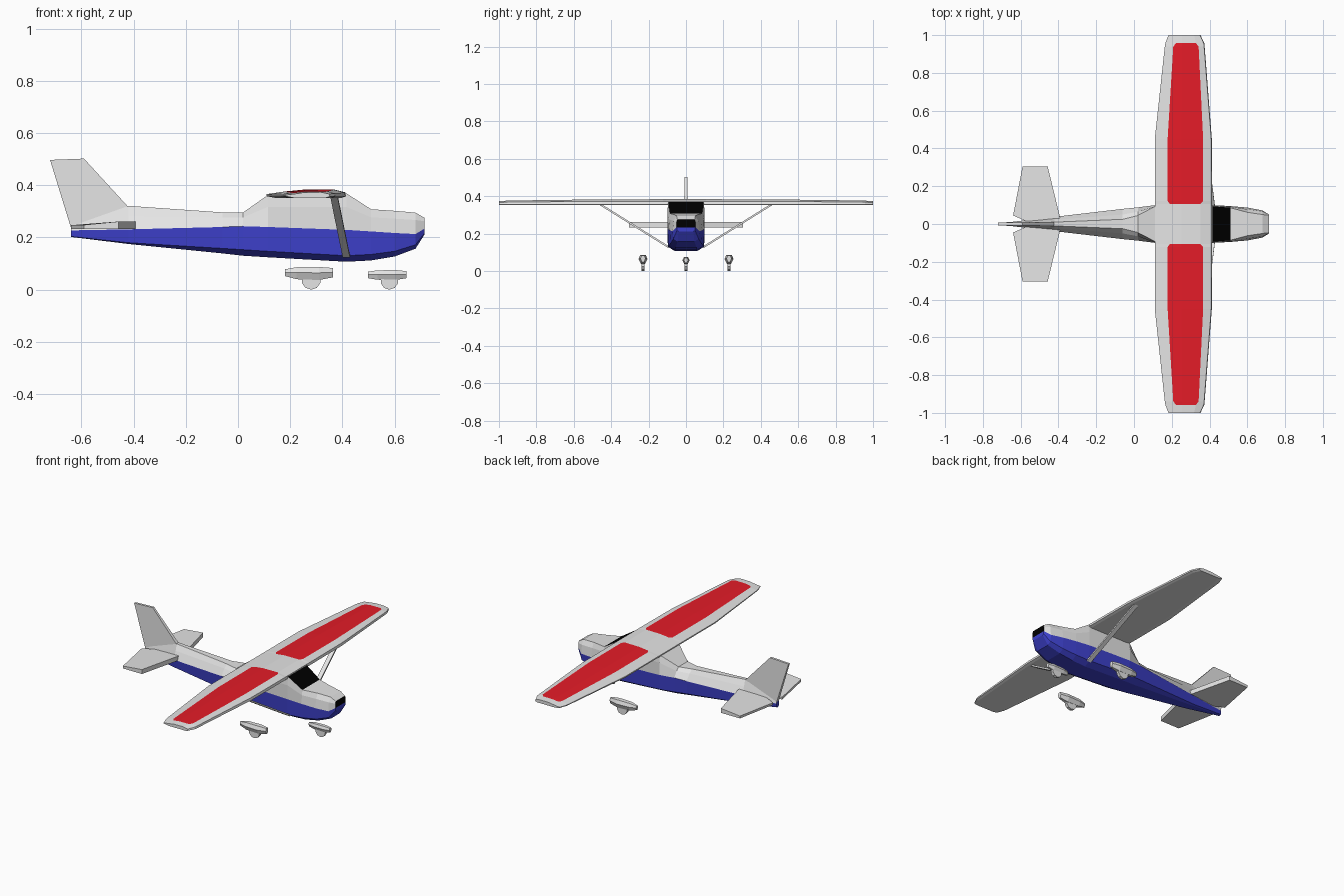
import bpy, bmesh, math
from mathutils import Vector

if "Cube" in bpy.data.objects:
    bpy.data.objects.remove(bpy.data.objects["Cube"])


def material(name, rgb):
    m = bpy.data.materials.new(name)
    m.diffuse_color = (*rgb, 1)
    m.use_nodes = True
    m.node_tree.nodes["Principled BSDF"].inputs["Base Color"].default_value = m.diffuse_color
    return m


GREY = material("light_grey", (0.78, 0.78, 0.78))
BLUE = material("blue", (0.047, 0.052, 0.60))
RED = material("red", (0.78, 0.0115, 0.021))
BLACK = material("black", (0, 0, 0))


def loft(name, rings, mats=(GREY,), rule=lambda i, j: 0, caps=None):
    """Skin closed rings; rule gives the material for ring i, side j.
    caps is a list of (ring index, corner indices, material)."""
    bm = bmesh.new()
    vs = [[bm.verts.new(p) for p in r] for r in rings]
    n = len(rings[0])
    for i in range(len(rings) - 1):
        for j in range(n):
            k = (j + 1) % n
            f = bm.faces.new((vs[i][j], vs[i][k], vs[i + 1][k], vs[i + 1][j]))
            f.material_index = rule(i, j)
    for ring, idx, m in caps or [(0, range(n), 0), (-1, range(n), 0)]:
        bm.faces.new([vs[ring][j] for j in idx]).material_index = m
    bmesh.ops.recalc_face_normals(bm, faces=bm.faces)
    me = bpy.data.meshes.new(name)
    bm.to_mesh(me)
    bm.free()
    for m in mats:
        me.materials.append(m)
    ob = bpy.data.objects.new(name, me)
    bpy.context.collection.objects.link(ob)
    return ob


# Fuselage: x, then (z, half width) of bottom, chine, belt, shoulder, top
stations = [
    (-.64, (.205, .006), (.207, .010), (.230, .012), (.245, .010), (.255, .008)),
    (-.42, (.178, .022), (.183, .032), (.234, .038), (.285, .022), (.324, .010)),
    (-.06, (.142, .045), (.161, .075), (.243, .080), (.280, .050), (.299, .025)),
    (.02, (.133, .050), (.156, .085), (.246, .088), (.280, .065), (.299, .045)),
    (.115, (.127, .055), (.150, .095), (.243, .100), (.320, .100), (.366, .095)),
    (.415, (.110, .060), (.133, .097), (.232, .100), (.320, .100), (.372, .094)),
    (.51, (.115, .060), (.138, .092), (.226, .095), (.280, .092), (.311, .086)),
    (.60, (.130, .055), (.150, .083), (.220, .087), (.275, .078), (.305, .062)),
    (.68, (.160, .045), (.175, .068), (.216, .072), (.270, .066), (.298, .050)),
    (.715, (.215, .040), (.220, .048), (.237, .050), (.265, .050), (.278, .046)),
]
rings = [[(x, w, z) for z, w in half] + [(x, -w, z) for z, w in reversed(half)]
         for x, *half in stations]


def body_paint(i, j):
    if j in (0, 1, 7, 8, 9):
        return 1                       # blue lower hull
    return 2 if (i, j) == (5, 4) else 0  # black windscreen


loft("fuselage", rings, (GREY, BLUE, BLACK), body_paint,
     [(0, range(10), 1), (-1, range(2, 8), 2), (-1, (0, 1, 2, 7, 8, 9), 1)])

# Wing: y, trailing edge, panel rear, panel front, leading edge, thickness scale
spans = [(.106, .11, .190, .352, .414, 1), (.122, .11, .178, .366, .414, 1),
         (.45, .11, .178, .366, .412, .97), (.94, .163, .208, .342, .374, .74),
         (.957, .166, .222, .328, .372, .72), (1.0, .182, .23, .318, .352, .6)]


def wing_ring(y, te, rear, front, le, s):
    top = lambda z: .36 + (z - .36) * s
    mid = (rear + front) / 2 - .02
    return [(te, y, .361), (te + .03, y, .355), (le - .015, y, .355),
            (le, y, .36), (le - .003, y, top(.376)), (front, y, top(.387)),
            (mid, y, top(.386)), (rear, y, top(.379)), (te, y, top(.369))]


wing = [wing_ring(-s[0], *s[1:]) for s in reversed(spans)]
wing += [wing_ring(*s) for s in spans]
loft("wing", wing, (GREY, RED),
     lambda i, j: int(i not in (0, 5, 10) and j in (5, 6)))  # red panels

# Tail fin
fin = [(-.64, .24), (-.72, .50), (-.59, .505), (-.425, .325), (-.39, .27)]
loft("tail_fin", [[(x, s * (.011 if z < .4 else .007), z) for x, z in fin]
                  for s in (-1, 1)])

# Tailplane halves: x, y, top z
plan = [(-.56, .01, .252), (-.64, .045, .250), (-.59, .305, .251),
        (-.457, .305, .264), (-.394, .045, .264), (-.39, .01, .264)]
for s, side in ((1, "left"), (-1, "right")):
    loft(side + "_tailplane", [[(x, s * y, .236) for x, y, z in plan],
                               [(x, s * y, z) for x, y, z in plan]])

    # Wing strut: flat rectangular section from cabin floor to wing
    ends = [Vector((.415, s * .092, .13)), Vector((.368, s * .46, .36))]
    nrm = Vector((0, s * .52, -.85)) * .005
    ax = Vector((.014, 0, 0))
    loft(side + "_wing_strut",
         [[p - ax - nrm, p + ax - nrm, p + ax + nrm, p - ax + nrm] for p in ends])


def wheel_set(name, y, secs, wx, radius, half):
    """Hexagonal fairing lofted along x, with a low-poly wheel below."""
    fair = []
    for x, lo, hi, w in secs:
        m = lo * .45 + hi * .55
        fair.append([(x, y - w * .45, lo), (x, y + w * .45, lo), (x, y + w, m),
                     (x, y + w * .6, hi), (x, y - w * .6, hi), (x, y - w, m)])
    loft(name + "_fairing", fair)
    loft(name, [[(wx + radius * math.cos(a), y + s * half,
                  radius + .003 + radius * math.sin(a))
                 for a in [math.pi * (k + .5) / 5 for k in range(10)]]
                for s in (-1, 1)])


# Landing gear
main = [(.18, .055, .081, .009), (.225, .043, .089, .021),
        (.31, .040, .090, .024), (.363, .050, .086, .013)]
nose = [(.498, .047, .072, .008), (.535, .041, .077, .017),
        (.605, .040, .078, .019), (.645, .047, .074, .011)]
wheel_set("left_main_wheel", .23, main, .28, .037, .009)
wheel_set("right_main_wheel", -.23, main, .28, .037, .009)
wheel_set("nose_wheel", 0, nose, .58, .034, .009)

# Rest the wheels on the ground
low = min((o.matrix_world @ v.co).z for o in bpy.data.objects for v in o.data.vertices)
for o in bpy.data.objects:
    o.location.z -= low
